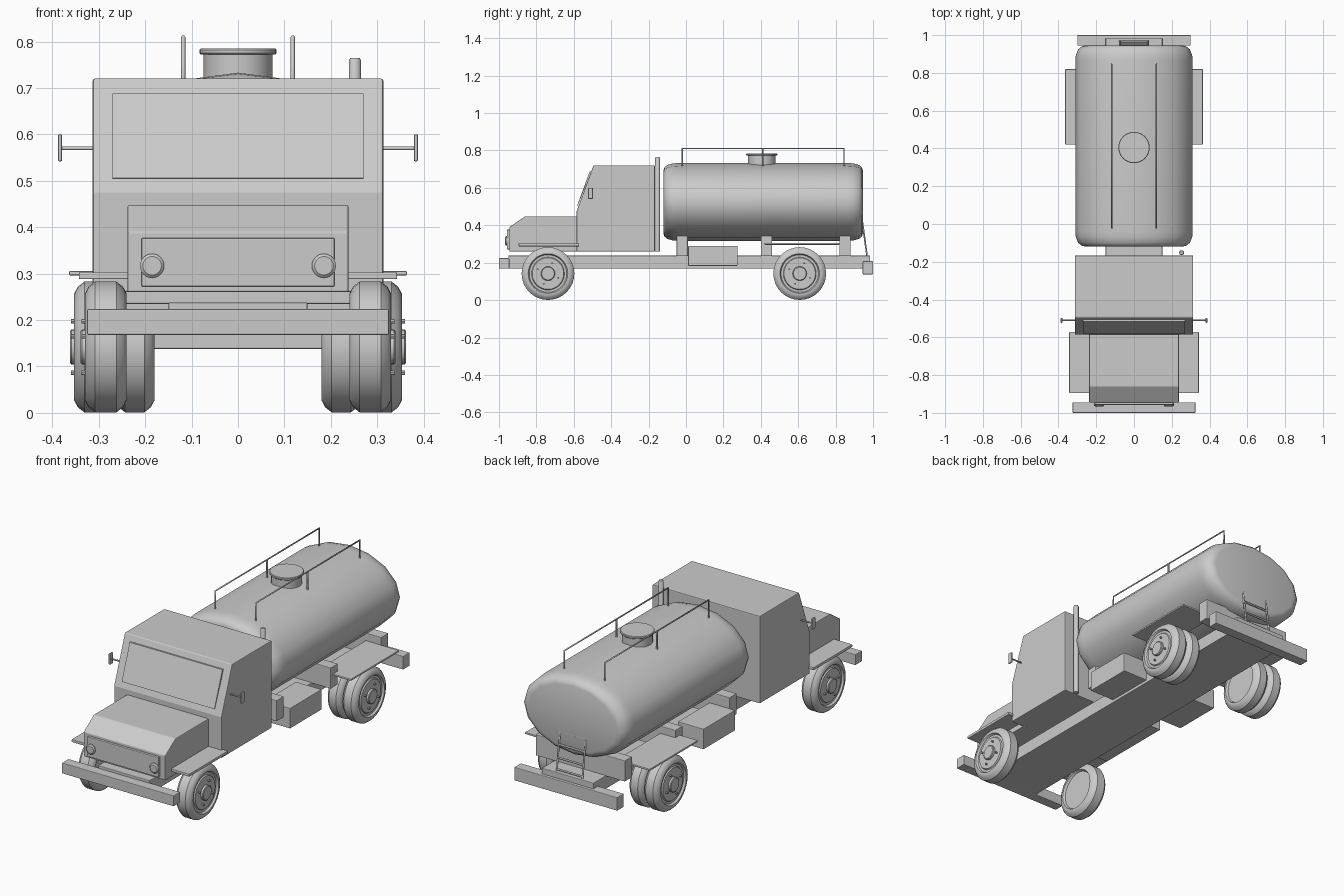
import bpy, bmesh
from math import sin, cos, pi
from mathutils import Vector

if "Cube" in bpy.data.objects:
    bpy.data.objects.remove(bpy.data.objects["Cube"])


def finish(name, bm, bevel=0.0, smooth=True):
    bmesh.ops.recalc_face_normals(bm, faces=bm.faces)
    me = bpy.data.meshes.new(name)
    bm.to_mesh(me)
    bm.free()
    ob = bpy.data.objects.new(name, me)
    bpy.context.collection.objects.link(ob)
    if bevel:
        m = ob.modifiers.new("bevel", 'BEVEL')
        m.width, m.segments, m.limit_method = bevel, 2, 'ANGLE'
    if smooth:
        bpy.ops.object.select_all(action='DESELECT')
        ob.select_set(True)
        bpy.context.view_layer.objects.active = ob
        bpy.ops.object.shade_smooth_by_angle(angle=0.6)
    return ob


def box(name, x, y, z, bevel=0.003):
    """Box from (min, max) ranges."""
    bm = bmesh.new()
    bmesh.ops.create_cube(bm, size=1)
    for v in bm.verts:
        v.co = [r[0] + (c + .5) * (r[1] - r[0]) for r, c in zip((x, y, z), v.co)]
    return finish(name, bm, bevel, False)


def side_box(name, s, x, y, z, bevel=0.003):
    return box(name, sorted((s * x[0], s * x[1])), y, z, bevel)


def extrude_yz(name, pts, hw, bevel=0.004):
    """Side profile in (y, z) extruded across the width."""
    bm = bmesh.new()
    f = bm.faces.new([bm.verts.new((-hw, y, z)) for y, z in pts])
    r = bmesh.ops.extrude_face_region(bm, geom=[f])
    for v in r['geom']:
        if isinstance(v, bmesh.types.BMVert):
            v.co.x = hw
    return finish(name, bm, bevel, False)


def lathe(name, profile, loc, axis, seg=32, scale=(1, 1)):
    """Revolve (along, radius) pairs round an axis, ends capped."""
    bm = bmesh.new()
    rings = []
    for a, r in profile:
        ring = []
        for i in range(seg):
            t = 2 * pi * i / seg
            u, w = r * sin(t) * scale[0], r * cos(t) * scale[1]
            co = {'x': (a, u, w), 'y': (u, a, w), 'z': (u, w, a)}[axis]
            ring.append(bm.verts.new(Vector(co) + Vector(loc)))
        rings.append(ring)
    for p, q in zip(rings, rings[1:]):
        for i in range(seg):
            j = (i + 1) % seg
            bm.faces.new((p[i], p[j], q[j], q[i]))
    bm.faces.new(rings[0])
    bm.faces.new(rings[-1])
    return finish(name, bm)


def tube(name, paths, r):
    cu = bpy.data.curves.new(name, 'CURVE')
    cu.dimensions = '3D'
    cu.bevel_depth, cu.bevel_resolution, cu.use_fill_caps = r, 1, True
    for pts in paths:
        sp = cu.splines.new('POLY')
        sp.points.add(len(pts) - 1)
        for p, co in zip(sp.points, pts):
            p.co = (*co, 1)
    ob = bpy.data.objects.new(name, cu)
    bpy.context.collection.objects.link(ob)
    return ob


# Chassis and bumpers
box("chassis_frame", (-.15, .15), (-.95, .985), (.168, .238))
box("front_bumper", (-.325, .325), (-1, -.945), (.168, .224))
box("rear_bumper", (-.3, .3), (.945, 1), (.138, .208))

# Cab, windshield and hood
extrude_yz("cab", [(-.585, .26), (-.585, .475), (-.495, .72), (-.167, .72), (-.167, .26)], .313)
extrude_yz("windshield", [(-.579, .505), (-.582, .506), (-.515, .688), (-.505, .688)], .27, 0)
extrude_yz("hood", [(-.945, .26), (-.945, .39), (-.86, .448), (-.58, .448), (-.58, .26)], .238)
box("grille", (-.208, .208), (-.957, -.94), (.272, .377))

# Tank: flattened 16-sided barrel with rounded ends
tank = [(-.12, .82), (-.115, .89), (-.1, .95), (-.07, .99), (-.04, 1),
        (.865, 1), (.895, .99), (.925, .95), (.94, .89), (.945, .82)]
lathe("tank", tank, (0, 0, .525), 'y', 16, (.311, .208))
lathe("manhole_neck", [(.70, .074), (.776, .074)], (0, .405, 0), 'z')
lathe("manhole_lid", [(.772, .08), (.775, .083), (.782, .083), (.785, .08)], (0, .405, 0), 'z')
for i, y in enumerate((-.02, .43, .85)):
    box(f"tank_saddle_{i}", (-.26, .26), (y - .03, y + .03), (.235, .345))

# Exhaust stack
lathe("exhaust_stack", [(.26, .013), (.76, .013), (.765, .01)], (.252, -.152, 0), 'z', 16)

# Rear ladder
top, bot = Vector((0, .94, .44)), Vector((0, .968, .235))
ladder = [[(x, *top.yz), (x, *bot.yz)] for x in (-.075, .075)]
for t in (.03, .35, .67, .95):
    p = top.lerp(bot, t)
    ladder.append([(-.075, *p.yz), (.075, *p.yz)])
tube("rear_ladder", ladder, .005)


def wheel(name, s, x0, x1, y, hub):
    c, w = s * (x0 + x1) / 2, (x1 - x0) / 2
    prof = [(-w + .012, .1), (-w, .106), (-w, .115), (-w + .008, .13), (-w + .022, .141),
            (w - .022, .141), (w - .008, .13), (w, .115), (w, .106), (w - .01, .1),
            (w - .01, .088), (w - .004, .084)]
    lathe(name, [(s * a, r) for a, r in prof], (c, y, .142), 'x')
    if hub:
        lathe(name + "_hub", [(s * a, r) for a, r in
              ((w - .02, .038), (w + .006, .038), (w + .009, .034))], (c, y, .142), 'x', 20)
        for i in range(4):
            t = .4 + i * pi / 2
            lathe(f"{name}_nut_{i}", [(s * (w - .01), .005), (s * (w + .007), .005)],
                  (c, y + .06 * sin(t), .142 + .06 * cos(t)), 'x', 8)


# Parts repeated left and right
for s, n in ((-1, "right"), (1, "left")):
    wheel(f"{n}_front_wheel", s, .24, .33, -.738, True)
    wheel(f"{n}_rear_outer_wheel", s, .267, .353, .608, True)
    wheel(f"{n}_rear_inner_wheel", s, .18, .265, .608, False)
    side_box(f"{n}_front_fender", s, (.23, .343), (-.895, -.572), (.288, .303))
    side_box(f"{n}_rear_fender", s, (.17, .364), (.42, .82), (.296, .306))
    side_box(f"{n}_side_locker", s, (.145, .295), (.012, .275), (.183, .29))
    lathe(f"{n}_headlight", [(-.95, .026), (-.962, .026), (-.967, .02)],
          (s * .185, 0, .317), 'y', 24)
    tube(f"{n}_mirror_arm", [[(s * .3, -.51, .57), (s * .382, -.51, .57)]], .004)
    side_box(f"{n}_mirror", s, (.379, .388), (-.523, -.498), (.542, .6))
    x = s * .118
    tube(f"{n}_tank_rail", [[(x, -.02, .71), (x, -.02, .81), (x, .845, .81), (x, .845, .71)],
                            [(x, .41, .71), (x, .41, .81)]], .0045)
